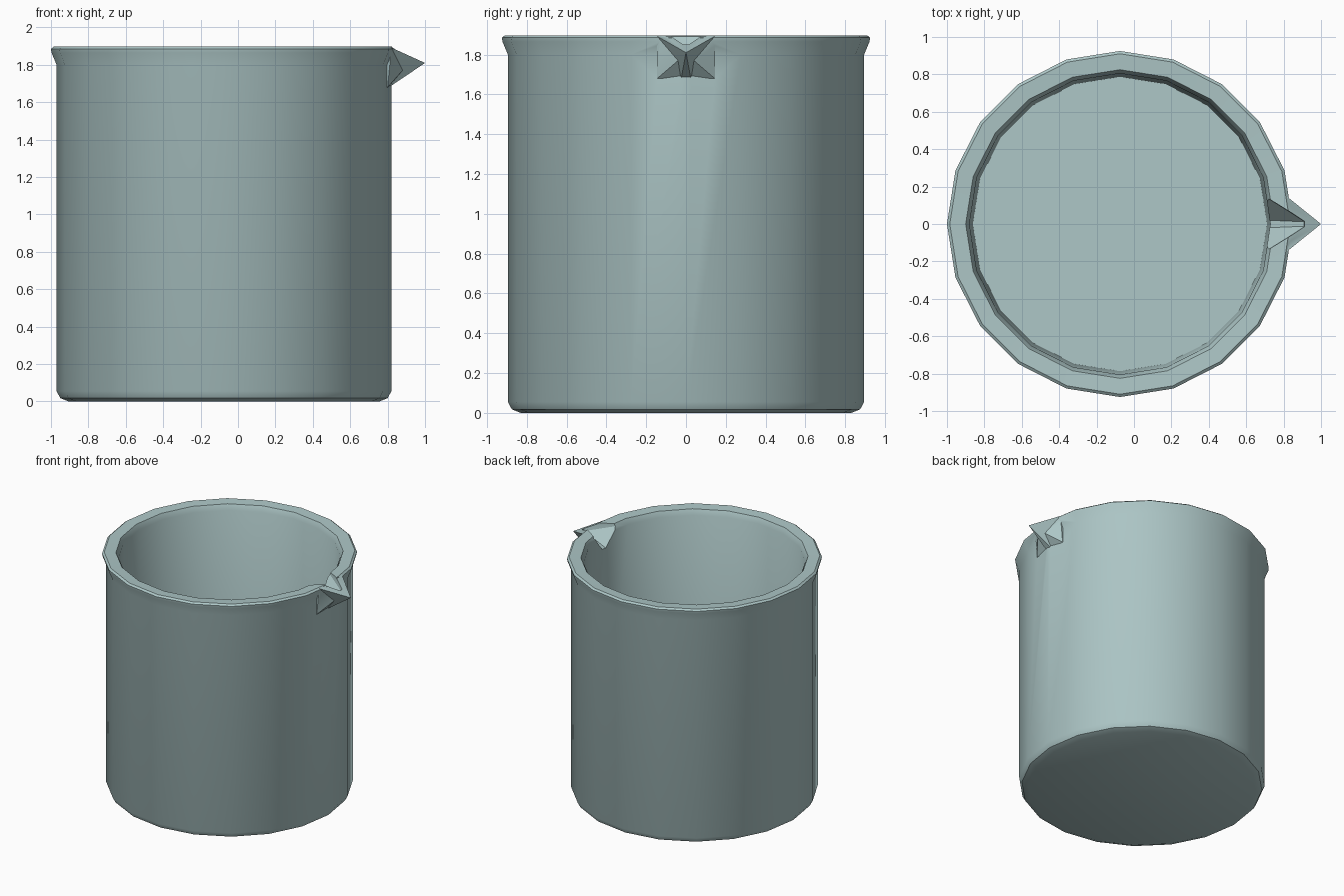
import bpy, bmesh, math
from mathutils import Vector

cube = bpy.data.objects.get("Cube")
if cube:
    bpy.data.objects.remove(cube, do_unlink=True)

CENTRE_X = -0.075
SIDES = 20

glass = bpy.data.materials.new("pale teal")
glass.use_nodes = True
colour = (0.42, 0.57, 0.57, 1)
glass.diffuse_color = colour
glass.node_tree.nodes["Principled BSDF"].inputs["Base Color"].default_value = colour


def finish(bm, name):
    bmesh.ops.recalc_face_normals(bm, faces=bm.faces)
    mesh = bpy.data.meshes.new(name)
    bm.to_mesh(mesh)
    bm.free()
    mesh.materials.append(glass)
    obj = bpy.data.objects.new(name, mesh)
    bpy.context.collection.objects.link(obj)
    return obj


def lathe(name, profile):
    """Closed solid of revolution with flat caps at both profile ends."""
    bm = bmesh.new()
    rings = []
    for r, z in profile:
        angles = [math.tau * i / SIDES for i in range(SIDES)]
        rings.append([bm.verts.new((CENTRE_X + r * math.cos(a), r * math.sin(a), z))
                      for a in angles])
    for low, high in zip(rings, rings[1:]):
        for i in range(SIDES):
            j = (i + 1) % SIDES
            bm.faces.new((low[i], low[j], high[j], high[i]))
    bm.faces.new(rings[0])
    bm.faces.new(rings[-1])
    return finish(bm, name)


def hull(name, points):
    """Convex solid, mirrored across y = 0."""
    bm = bmesh.new()
    mirrored = {(x, s * y, z) for x, y, z in points for s in (1, -1)}
    for p in sorted(mirrored):
        bm.verts.new(p)
    bmesh.ops.convex_hull(bm, input=bm.verts)
    bmesh.ops.delete(bm, geom=[v for v in bm.verts if not v.link_faces], context='VERTS')
    return finish(bm, name)


def combine(target, other, operation):
    mod = target.modifiers.new(operation.lower(), 'BOOLEAN')
    mod.operation = operation
    mod.solver = 'EXACT'
    mod.object = other
    bpy.context.view_layer.objects.active = target
    bpy.ops.object.modifier_apply(modifier=mod.name)
    bpy.data.objects.remove(other, do_unlink=True)


# Hollow vessel with rounded foot and flared rim
beaker = lathe("beaker", [
    (0.83, 0), (0.875, 0.018), (0.895, 0.055), (0.895, 1.80), (0.922, 1.865),
    (0.925, 1.885), (0.91, 1.897), (0.825, 1.892), (0.805, 1.85), (0.787, 0.08)])

# Pouring spout: a pointed prow with hollow flanks
back = 0.78
tip = Vector((1.0, 0, 1.81))
bm = bmesh.new()
tip_vert = bm.verts.new(tip)
sides = []
for s in (1, -1):
    top, corner, keel, flank = [bm.verts.new((x, s * y, z)) for x, y, z in (
        (0.82, 0.145, 1.892), (0.80, 0.145, 1.68), (0.80, 0.025, 1.675), (0.88, 0.04, 1.77))]
    rear_top, rear_low = [bm.verts.new((back, s * 0.145, z)) for z in (1.892, 1.68)]
    for face in ((top, flank, tip_vert), (top, corner, flank), (corner, keel, flank),
                 (keel, tip_vert, flank), (top, rear_top, rear_low, corner)):
        bm.faces.new(face)
    sides.append((top, corner, keel, rear_top, rear_low))
(ta, ca, ka, ra, la), (tb, cb, kb, rb, lb) = sides
for face in ((ta, tb, tip_vert), (ka, kb, tip_vert), (ra, rb, tb, ta),
             (ra, la, lb, rb), (la, ca, ka, kb, cb, lb)):
    bm.faces.new(face)
combine(beaker, finish(bm, "spout"), 'UNION')

# Slope the rim down toward the spout tip
slope = [(0.825, 0.14, 1.891), (1.02, 0, 1.803)]
combine(beaker, hull("rim_slope_cutter", slope + [(x, y, 2.1) for x, y, z in slope]),
        'DIFFERENCE')

# Pouring channel through the wall
channel = [(0.60, 0.21, 1.90), (0.60, 0.025, 1.68), (0.91, 0.012, 1.83),
           (0.915, 0.015, 1.87), (0.60, 0.21, 2.1), (0.915, 0.015, 2.1)]
combine(beaker, hull("channel_cutter", channel), 'DIFFERENCE')

# Smooth walls, crisp rim edges
bpy.ops.object.select_all(action='DESELECT')
beaker.select_set(True)
bpy.context.view_layer.objects.active = beaker
bpy.ops.object.shade_smooth_by_angle(angle=math.radians(30))
